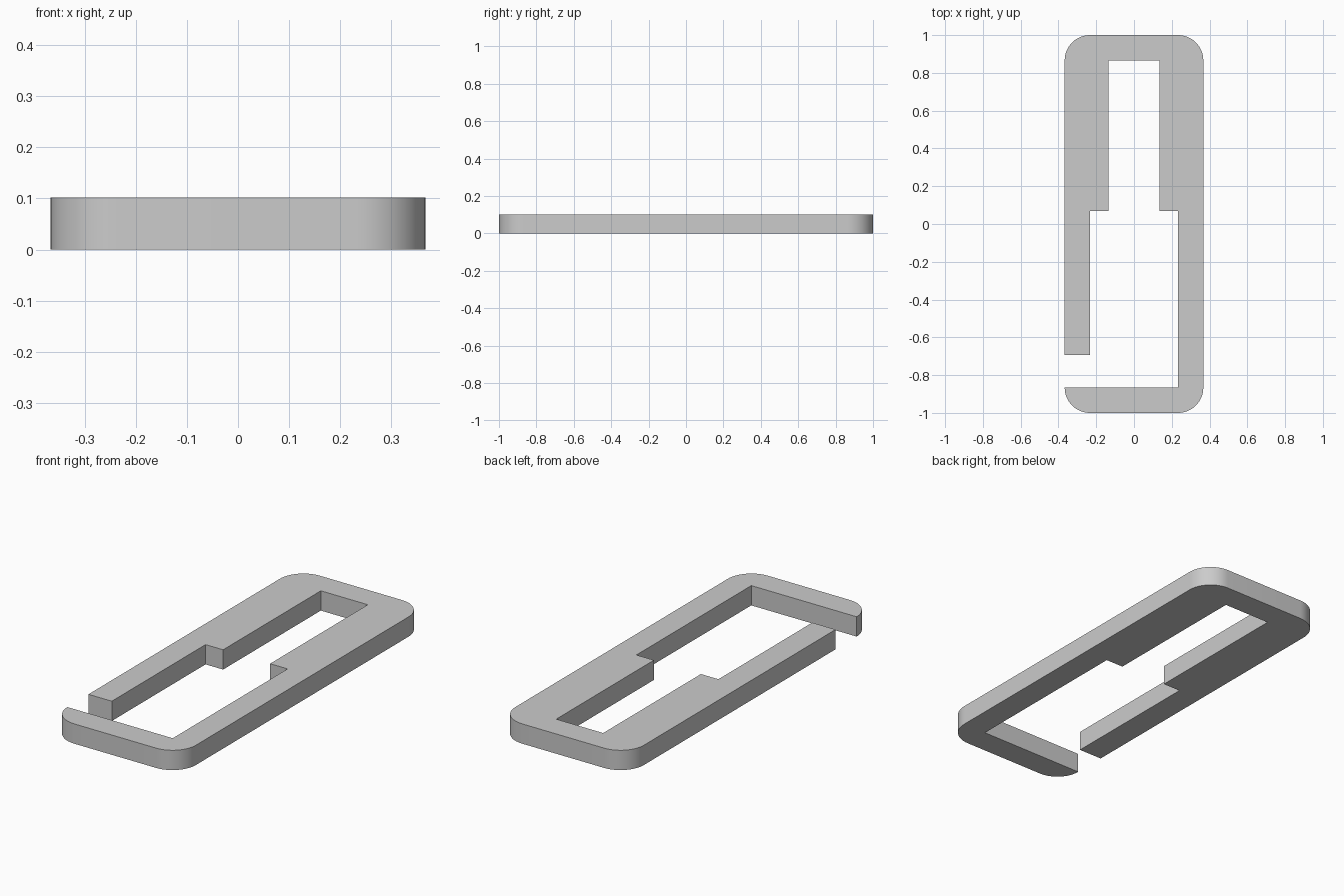
import bpy
import bmesh
from math import cos, sin, pi

cube = bpy.data.objects.get("Cube")
if cube:
    bpy.data.objects.remove(cube, do_unlink=True)

HALF_W, HALF_L, HEIGHT = 0.367, 1.0, 0.102
BAR = 0.134                      # bar width, also the outer corner radius
NARROW, WIDE = 0.134, 0.234      # half widths of the two slot sections
STEP_Y = 0.07                    # where the slot changes width
GAP_TOP = -0.694                 # upper edge of the side gap
END = HALF_L - BAR               # inner face of the end bars

grey = bpy.data.materials.new("plain grey")
grey.use_nodes = True
grey.diffuse_color = (0.6, 0.6, 0.6, 1)
grey.node_tree.nodes["Principled BSDF"].inputs["Base Color"].default_value = (0.6, 0.6, 0.6, 1)


def corner(sx, sy, start, steps=16):
    """Quarter-circle outer corner, running counter-clockwise."""
    cx, cy = sx * (HALF_W - BAR), sy * (HALF_L - BAR)
    angles = [start + pi / 2 * i / steps for i in range(steps + 1)]
    return [(cx + BAR * cos(a), cy + BAR * sin(a)) for a in angles]


# Outline: around the outside from the gap, then back along the slot
outline = corner(-1, -1, pi) + corner(1, -1, -pi / 2) + corner(1, 1, 0) + corner(-1, 1, pi / 2)
outline += [
    (-HALF_W, GAP_TOP), (-WIDE, GAP_TOP),
    (-WIDE, STEP_Y), (-NARROW, STEP_Y),
    (-NARROW, END), (NARROW, END),
    (NARROW, STEP_Y), (WIDE, STEP_Y),
    (WIDE, -END),
]

# Extrude the outline into the flat link
bm = bmesh.new()
base = bm.faces.new([bm.verts.new((x, y, 0)) for x, y in outline])
top = bmesh.ops.extrude_face_region(bm, geom=[base], use_keep_orig=True)["geom"]
bmesh.ops.translate(bm, vec=(0, 0, HEIGHT),
                    verts=[v for v in top if isinstance(v, bmesh.types.BMVert)])
bmesh.ops.recalc_face_normals(bm, faces=bm.faces)

mesh = bpy.data.meshes.new("open_link")
bm.to_mesh(mesh)
bm.free()
mesh.materials.append(grey)
link = bpy.data.objects.new("open_link", mesh)
bpy.context.collection.objects.link(link)

# Smooth the rounded corners, keep the rims sharp
bpy.ops.object.select_all(action="DESELECT")
link.select_set(True)
bpy.context.view_layer.objects.active = link
bpy.ops.object.shade_smooth_by_angle(angle=pi / 6)
